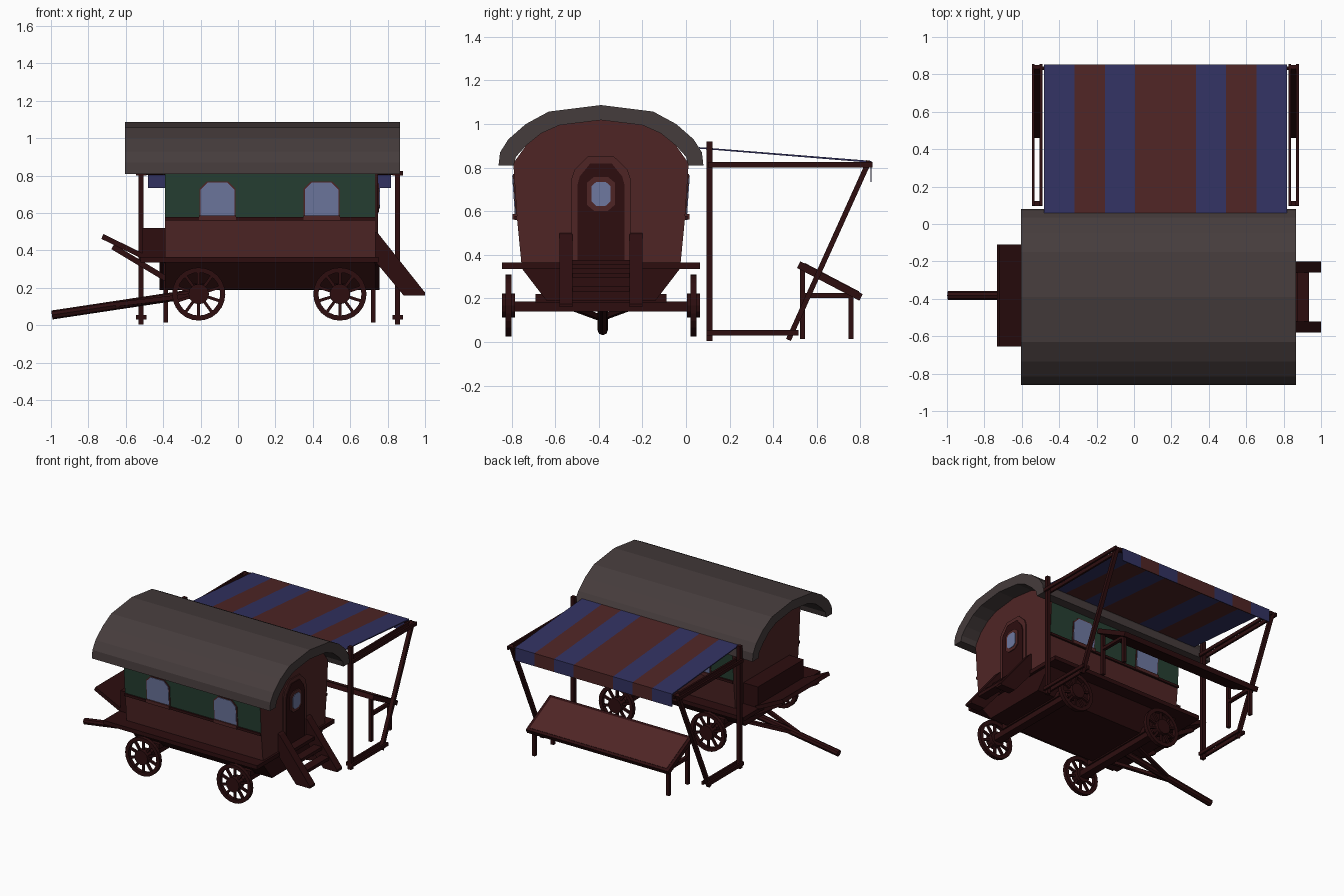
import bpy, bmesh, math
from mathutils import Vector

if "Cube" in bpy.data.objects:
    bpy.data.objects.remove(bpy.data.objects["Cube"])

def mat(name, r, g, b):
    m = bpy.data.materials.new(name)
    m.diffuse_color = (r, g, b, 1)
    m.use_nodes = True
    m.node_tree.nodes["Principled BSDF"].inputs["Base Color"].default_value = m.diffuse_color
    return m

DARK = mat("dark wood", .026, .0042, .0048)
RED = mat("red brown paint", .078, .0185, .0185)
GREEN = mat("green paint", .0194, .051, .032)
ROOF = mat("grey roof", .060, .045, .045)
GLASS = mat("blue glass", .156, .188, .352)
BLUE = mat("blue cloth", .032, .032, .120)
YC = -0.39  # wagon centre line

def finish(name, bm, *mats):
    bmesh.ops.recalc_face_normals(bm, faces=bm.faces)
    me = bpy.data.meshes.new(name)
    bm.to_mesh(me)
    bm.free()
    for m in mats:
        me.materials.append(m)
    ob = bpy.data.objects.new(name, me)
    bpy.context.collection.objects.link(ob)
    return ob

def prism(name, pts, axis, a, b, m, *more):
    """Extrude a profile along x (points are y,z) or y (points are x,z)."""
    bm = bmesh.new()
    put = (lambda p, t: (t, p[0], p[1])) if axis == 'x' else (lambda p, t: (p[0], t, p[1]))
    lo = [bm.verts.new(put(p, a)) for p in pts]
    hi = [bm.verts.new(put(p, b)) for p in pts]
    n = len(pts)
    bm.faces.new(lo)
    bm.faces.new(hi)
    for i in range(n):
        j = (i + 1) % n
        bm.faces.new((lo[i], lo[j], hi[j], hi[i]))
    return finish(name, bm, m, *more)

def box(name, x0, x1, y0, y1, z0, z1, m):
    return prism(name, [(y0, z0), (y1, z0), (y1, z1), (y0, z1)], 'x', x0, x1, m)

def beam(name, p, q, w, h, m, sides=0):
    """Straight bar from p to q, square or round."""
    p, q = Vector(p), Vector(q)
    d = q - p
    bm = bmesh.new()
    if sides:
        bmesh.ops.create_cone(bm, cap_ends=True, segments=sides, radius1=w / 2,
                              radius2=w / 2, depth=d.length)
        rot = d.to_track_quat('Z', 'Y')
    else:
        bmesh.ops.create_cube(bm, size=1)
        for v in bm.verts:
            v.co = Vector((v.co.x * d.length, v.co.y * w, v.co.z * h))
        rot = d.to_track_quat('X', 'Z')
    for v in bm.verts:
        v.co = rot @ v.co + (p + q) / 2
    return finish(name, bm, m)

def mirrored(half):
    """Half profile (offset, z) from one side to the other around YC."""
    return [(YC + y, z) for y, z in half] + [(YC - y, z) for y, z in reversed(half) if y > 0]

# wagon body: red ends and lower walls, green upper walls
body = prism("wagon_body", mirrored([(.365, .36), (.385, .565), (.402, .82), (.345, .90),
             (.275, .96), (.19, 1.0), (0, 1.022)]), 'x', -.39, .735, RED, GREEN)
for f in body.data.polygons:
    if f.center.z > .57 and abs(f.normal.y) > .9:
        f.material_index = 1

# curved roof shell
outer = [(.47, .81), (.463, .87), (.425, .93), (.345, 1.0), (.24, 1.057), (0, 1.087)]
inner = [(.40, .81), (.39, .85), (.345, .90), (.275, .957), (.19, .995), (0, 1.018)]
prism("roof", mirrored(outer) + mirrored(inner)[::-1], 'x', -.605, .865, ROOF)

# floor and tapered under-body
box("floor", -.52, .75, YC - .455, YC + .455, .335, .365, DARK)
prism("under_body", mirrored([(.25, .19), (.365, .34)]), 'x', -.39, .73, DARK)

# side windows and trim on both walls
def wall(z):
    return .385 + .068 * (z - .565)

def window_plate(name, cx, s, w, z0, z1, out, m):
    c = w * .42
    ob = prism(name, [(cx - w, z0), (cx + w, z0), (cx + w, z1 - c), (cx + w - c, z1),
                      (cx - w + c, z1), (cx - w, z1 - c)], 'y', -.003, out, m)
    for v in ob.data.vertices:
        v.co.y = YC + s * (wall(v.co.z) + v.co.y)
    if s < 0:
        ob.data.flip_normals()

for s in (-1, 1):
    ya, yb = sorted((YC + s * .375, YC + s * .397))
    box("wall_rail", -.39, .735, ya, yb, .56, .578, DARK)
    for cx in (-.11, .447):
        window_plate("window_frame", cx, s, .097, .58, .77, .005, RED)
        window_plate("window_glass", cx, s, .09, .585, .763, .009, GLASS)
        ya, yb = sorted((YC + s * .38, YC + s * .405))
        box("window_sill", cx - .098, cx + .098, ya, yb, .562, .587, RED)

# arched door with eight-sided window
def arch(w, top):
    return mirrored([(w, .36), (w, top - .1), (w * .9, top - .06), (w * .45, top), (0, top)])

def octagon(w, h, z):
    return mirrored([(w * .5, z - h), (w, z - h * .65), (w, z + h * .65), (w * .5, z + h)])

prism("door_frame", arch(.135, .85), 'x', .73, .743, RED)
prism("door", arch(.108, .82), 'x', .73, .749, DARK)
prism("door_window_frame", octagon(.064, .078, .68), 'x', .74, .755, RED)
prism("door_window_glass", octagon(.043, .055, .68), 'x', .75, .759, GLASS)

# steps to the door
for s in (-1, 1):
    ya, yb = sorted((YC + s * .13, YC + s * .19))
    prism("step_side", [(.735, .50), (.75, .49), (1.0, .175), (1.0, .16), (.885, .16),
                        (.735, .34)], 'y', ya, yb, DARK)
for x, z in ((.75, .365), (.81, .305), (.87, .245)):
    box("step_tread", x, x + .065, YC - .14, YC + .14, z - .012, z + .012, DARK)

# driver's box and sloping footboard
box("driver_box", -.51, -.385, YC - .27, YC + .27, .36, .52, DARK)
beam("footboard", (-.725, YC + .008, .475), (-.50, YC + .008, .365), .545, .028, DARK)
for s in (-1, 1):
    beam("footboard_brace", (-.67, YC + s * .2, .42), (-.37, YC + s * .2, .24), .03, .03, DARK)

# wheels and axles
N = 24
for wx in (-.21, .545):
    box("axle", wx - .03, wx + .03, YC - .44, YC + .44, .14, .185, DARK)
    box("axle_block", wx - .04, wx + .04, YC - .3, YC + .3, .18, .22, DARK)
    for s in (-1, 1):
        wy, wz = YC + s * .424, .167
        bm = bmesh.new()
        rings = []
        for i in range(N):
            a = 2 * math.pi * i / N
            rings.append([bm.verts.new((wx + r * math.cos(a), wy + dy, wz + r * math.sin(a)))
                          for r, dy in ((.142, -.014), (.142, .014), (.115, .014), (.115, -.014))])
        for i in range(N):
            p, q = rings[i], rings[(i + 1) % N]
            for k in range(4):
                bm.faces.new((p[k], p[(k + 1) % 4], q[(k + 1) % 4], q[k]))
        finish("wheel_rim", bm, DARK)
        beam("wheel_hub", (wx, wy - .03, wz), (wx, wy + .03, wz), .11, 0, DARK, 12)
        for i in range(10):
            a = 2 * math.pi * (i + .5) / 10
            c, t = math.cos(a), math.sin(a)
            beam("wheel_spoke", (wx + .04 * c, wy, wz + .04 * t),
                 (wx + .12 * c, wy, wz + .12 * t), .016, .016, DARK)

# draw pole with V braces
beam("draw_pole", (-.995, YC + .008, .055), (-.2, YC + .008, .175), .048, 0, DARK, 8)
for s in (-1, 1):
    beam("pole_brace", (-.2, YC + s * .15, .165), (-.66, YC, .11), .024, .024, DARK)

# awning frames: post and strut sandwiched between paired rails
for fx in (-.518, .853):
    box("awning_post", fx - .014, fx + .014, .095, .122, .005, .92, DARK)
    beam("awning_strut", (fx, .84, .83), (fx, .47, .01), .028, .024, DARK)
    for s in (-1, 1):
        x0 = fx + s * .021
        box("awning_top_rail", x0 - .007, x0 + .007, .10, .855, .80, .825, DARK)
        box("awning_foot_rail", x0 - .007, x0 + .007, .095, .515, .03, .055, DARK)
beam("awning_front_rod", (-.54, .832, .812), (.875, .832, .812), .018, 0, DARK, 8)

# striped cloth with hanging front edge
x0, w = -.48, 1.297 / 8
for i, c in enumerate("BRBRRBRB"):
    prism("awning_stripe", [(.06, .887), (.846, .823), (.846, .735), (.852, .735),
                            (.852, .831), (.06, .894)], 'x', x0 + i * w, x0 + (i + 1) * w,
          BLUE if c == "B" else RED)

# sloping display table
a, b = Vector((0, .517, .355)), Vector((0, .803, .205))
d = (b - a).normalized()
n = Vector((0, -d.z, d.y))
cx = Vector((.168, 0, 0))
beam("table_top", a + cx, b + cx, 1.175, .034, DARK)
beam("table_panel", a + cx + d * .02 + n * .016, b + cx - d * .02 + n * .016, 1.13, .008, RED)
for lx in (-.387, .722):
    box("table_back_leg", lx - .012, lx + .012, .523, .547, .015, .335, DARK)
    box("table_front_leg", lx - .012, lx + .012, .745, .769, .015, .225, DARK)
    box("table_side_rail", lx - .012, lx + .012, .535, .757, .203, .226, DARK)
